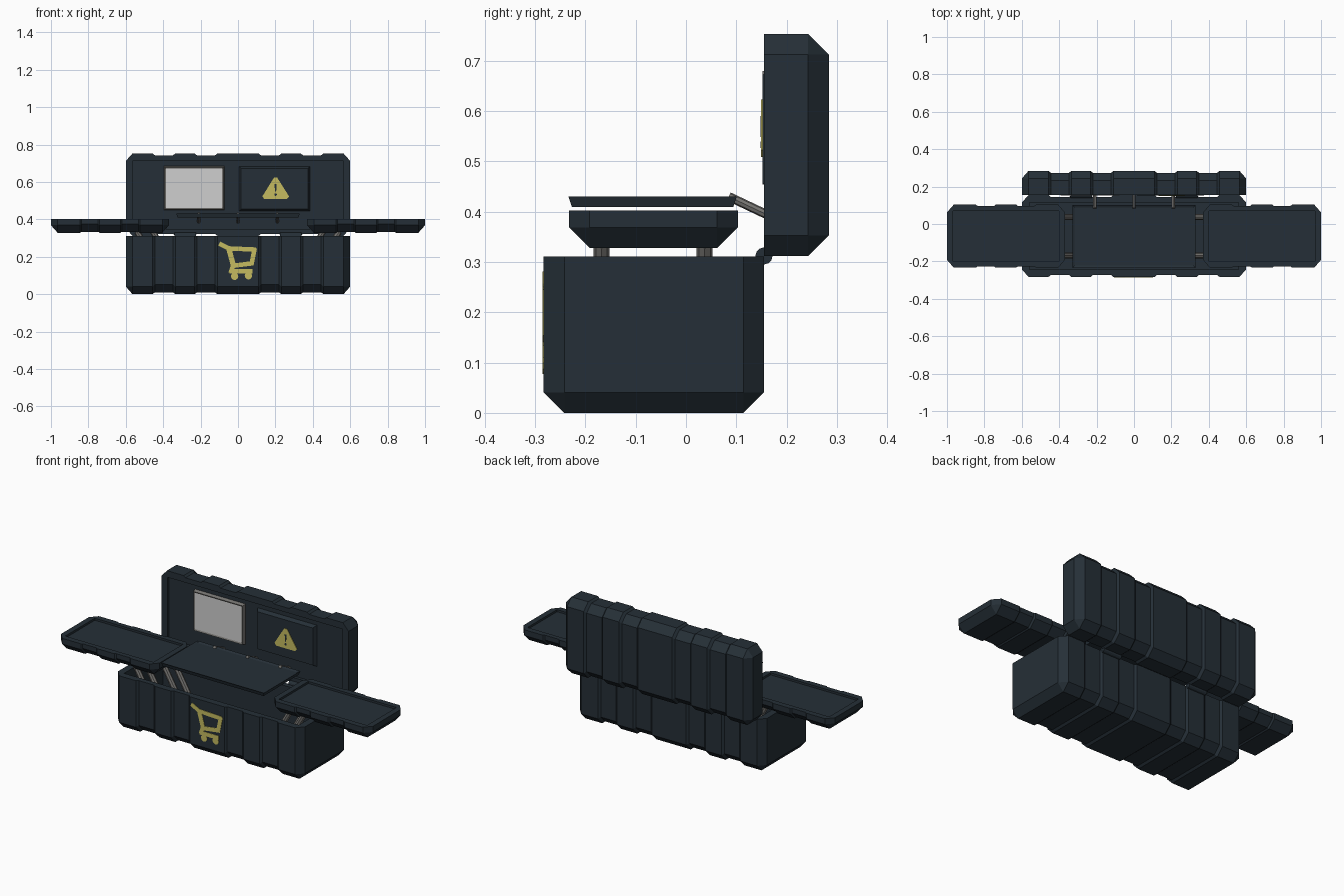
import bpy, bmesh, math
from mathutils import Matrix, Vector

if "Cube" in bpy.data.objects:
    bpy.data.objects.remove(bpy.data.objects["Cube"])


def material(name, rgb):
    m = bpy.data.materials.new(name)
    m.diffuse_color = (*rgb, 1)
    m.use_nodes = True
    m.node_tree.nodes["Principled BSDF"].inputs["Base Color"].default_value = m.diffuse_color
    return m


SLATE = material("dark slate", (0.0185, 0.0285, 0.038))
METAL = material("grey metal", (0.19, 0.185, 0.175))
SCREEN = material("pale screen", (0.62, 0.62, 0.62))
YELLOW = material("yellow paint", (0.56, 0.50, 0.115))


def finish(name, bm, *mats):
    bmesh.ops.remove_doubles(bm, verts=bm.verts, dist=1e-5)
    bmesh.ops.recalc_face_normals(bm, faces=bm.faces)
    me = bpy.data.meshes.new(name)
    bm.to_mesh(me)
    bm.free()
    for m in mats:
        me.materials.append(m)
    ob = bpy.data.objects.new(name, me)
    bpy.context.collection.objects.link(ob)
    return ob


def shell(name, half, v0, v1, depth, ribs, rim, floor, place, ch=0.041, rib_in=0.01):
    """Ribbed open case lofted along x. ribs: (x, recessed?) for x > 0."""
    st = [(x, rib_in * r, ch) for x, r in ribs] + [(half - 0.036, 0, ch), (half, ch, 0)]
    st = [(-x, d, c) for x, d, c in reversed(st)] + st
    bm = bmesh.new()
    loops = []
    for x, d, c in st:
        a, b, h = v0 + d, v1 - d, depth - d
        xi = max(-half + rim, min(half - rim, x))
        pts = [(x, a, 0), (x, a, h - c), (x, a + c, h), (x, b - c, h), (x, b, h - c), (x, b, 0),
               (xi, v1 - rim, 0), (xi, v1 - rim, floor), (xi, v0 + rim, floor), (xi, v0 + rim, 0)]
        loops.append([bm.verts.new(place(*p)) for p in pts])
    for p, q in zip(loops, loops[1:]):
        for i in range(10):
            j = (i + 1) % 10
            bm.faces.new((p[i], p[j], q[j], q[i]))
    # end panel, rim end and cavity end wall
    for l in (loops[0], loops[-1]):
        bm.faces.new(l[:6])
        bm.faces.new((l[0], l[5], l[6], l[9]))
        bm.faces.new(l[6:])
    return finish(name, bm, SLATE)


def plate(name, loc, size, taper, inset, sink, mats, front=False):
    """Slab with one inset main face (top, or front when front=True)."""
    bm = bmesh.new()
    bmesh.ops.create_cube(bm, size=1)
    w, d, h = size
    for v in bm.verts:
        t = taper[1] if v.co.z > 0 else taper[0]
        v.co = Vector((v.co.x * (w - 2 * t), v.co.y * (d - 2 * t), v.co.z * h))
    top = max(bm.faces, key=lambda f: f.calc_center_median().z)
    bmesh.ops.inset_region(bm, faces=[top], thickness=inset)
    bmesh.ops.translate(bm, verts=top.verts, vec=(0, 0, -sink))
    top.material_index = len(mats) - 1
    m = Matrix.Translation(loc)
    if front:
        m = m @ Matrix.Rotation(math.pi / 2, 4, 'X')
    bm.transform(m)
    return finish(name, bm, *mats)


def rod(name, p, q, r, mat, sides=8):
    p, q = Vector(p), Vector(q)
    bm = bmesh.new()
    bmesh.ops.create_cone(bm, cap_ends=True, segments=sides, radius1=r, radius2=r, depth=(q - p).length)
    bm.transform(Matrix.Translation((p + q) / 2) @ (q - p).to_track_quat('Z', 'Y').to_matrix().to_4x4())
    return finish(name, bm, mat)


def flat_icon(name, polys, y, mat, thick=0.003):
    """Thin front-facing plate from convex (x, z) polygons."""
    bm = bmesh.new()
    for poly in polys:
        f = bm.faces.new([bm.verts.new((x, y, z)) for x, z in poly])
        ext = bmesh.ops.extrude_face_region(bm, geom=[f])
        vs = [g for g in ext["geom"] if isinstance(g, bmesh.types.BMVert)]
        bmesh.ops.translate(bm, verts=vs, vec=(0, -thick, 0))
    return finish(name, bm, mat)


def stroke(p, q, w):
    p, q = Vector(p), Vector(q)
    d = (q - p).normalized() * w / 2
    n = Vector((-d.y, d.x))
    p, q = p - d * 0.7, q + d * 0.7
    return [p + n, q + n, q - n, p - n]


def disc(c, r, n=10):
    return [(c[0] + r * math.cos(i * math.tau / n), c[1] + r * math.sin(i * math.tau / n)) for i in range(n)]


# Chest body and open lid
RIBS = [(0.11, 0), (0.122, 1), (0.22, 1), (0.232, 0), (0.335, 0), (0.347, 1), (0.445, 1), (0.457, 0)]
shell("chest_body", 0.6, -0.283, 0.155, 0.311, RIBS, 0.04, 0.25, lambda x, v, h: (x, v, 0.311 - h))
shell("chest_lid", 0.6, 0.312, 0.753, 0.129, RIBS, 0.038, 0.018, lambda x, v, h: (x, 0.155 + h, v))

# Side trays, swing struts and hinges
TRAY_RIBS = [(0.055, 0), (0.063, 1), (0.152, 1), (0.16, 0)]
for side, s in (("left", -1), ("right", 1)):
    shell(f"{side}_tray", 0.3155, -0.233, 0.103, 0.074, TRAY_RIBS, 0.033, 0.012,
          lambda x, v, h, s=s: (s * 0.6845 + x, v, 0.402 - h), rib_in=0.006)
    for j, y in enumerate((-0.168, 0.037)):
        for k, x in enumerate((0.54, 0.455)):
            rod(f"{side}_tray_strut_{j}{k}", (s * x, y, 0.335), (s * (x - 0.135), y, 0.1), 0.016, METAL)
    rod(f"{side}_hinge", (s * 0.225, 0.155, 0.312), (s * 0.34, 0.155, 0.312), 0.017, SLATE, 12)

# Centre tray and its lid struts
plate("centre_tray", (0, -0.0665, 0.42), (0.66, 0.335, 0.021), (0.007, 0), 0.018, 0.006, [SLATE])
for i, x in enumerate((-0.21, 0, 0.21)):
    rod(f"centre_strut_{i}", (x, 0.085, 0.43), (x, 0.18, 0.385), 0.009, METAL)

# Lid screen and warning panel
plate("lid_screen", (-0.235, 0.163, 0.567), (0.325, 0.235, 0.022), (0, 0.005), 0.011, 0.004,
      [METAL, SCREEN], True)
plate("warning_panel", (0.195, 0.163, 0.564), (0.38, 0.24, 0.022), (0, 0.012), 0.004, 0, [SLATE], True)
flat_icon("warning_triangle", [[(0.14, 0.509), (0.262, 0.509), (0.273, 0.523), (0.21, 0.623),
                                (0.192, 0.623), (0.13, 0.523)]], 0.152, YELLOW)
flat_icon("warning_mark", [[(0.195, 0.59), (0.207, 0.59), (0.204, 0.548), (0.198, 0.548)],
                           disc((0.201, 0.533), 0.007)], 0.1495, SLATE, 0.001)

# Painted cart pictogram
path = [(-0.093, 0.267), (-0.05, 0.245), (0.088, 0.239), (0.073, 0.165), (-0.027, 0.152),
        (-0.037, 0.122), (0.068, 0.122)]
cart = [stroke(a, b, 0.024) for a, b in zip(path, path[1:])]
cart.append(stroke((-0.048, 0.24), (-0.025, 0.155), 0.028))
cart += [disc((-0.018, 0.096), 0.02), disc((0.056, 0.099), 0.02)]
flat_icon("cart_pictogram", cart, -0.2825, YELLOW)
